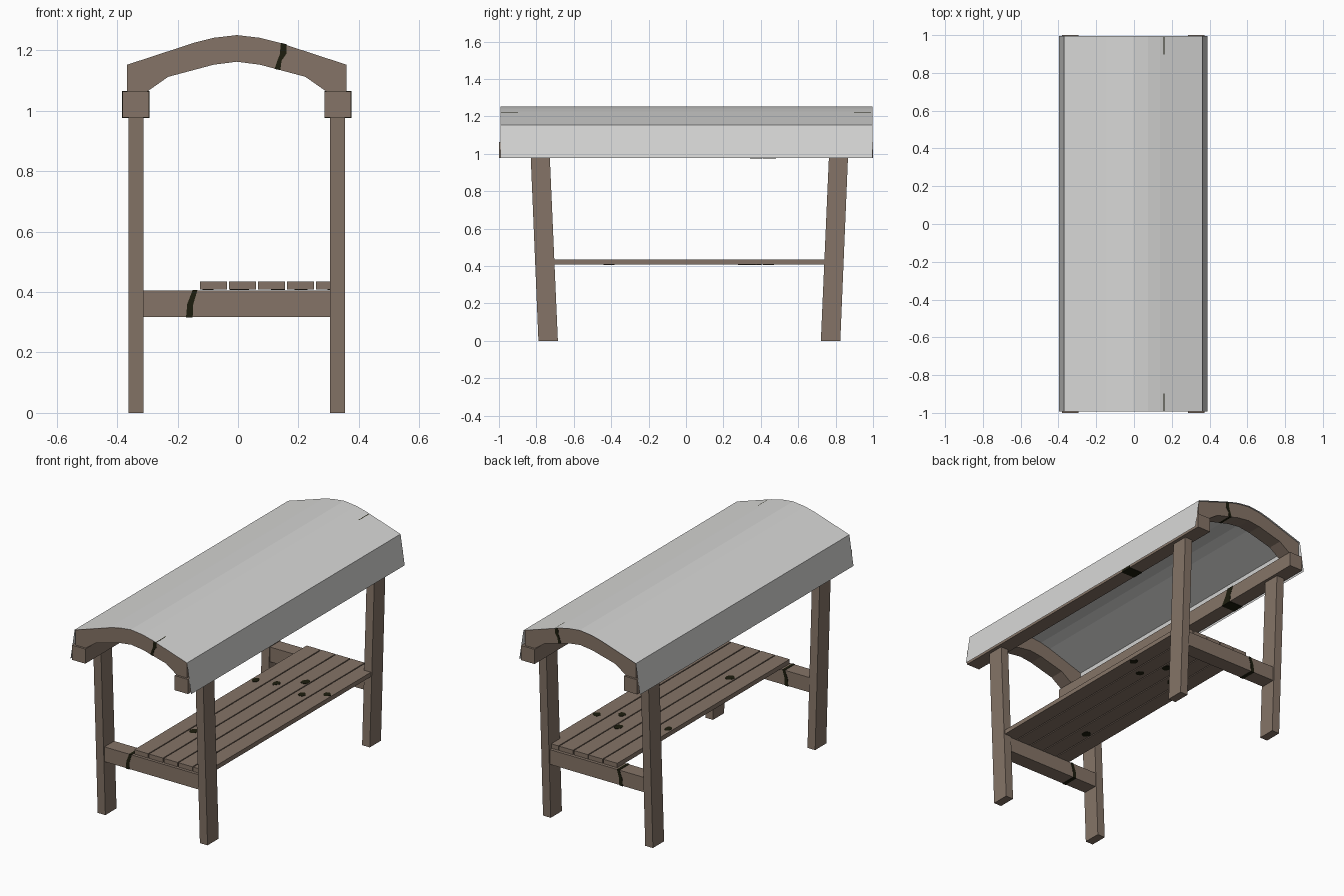
import bpy, bmesh, math, random

if "Cube" in bpy.data.objects:
    bpy.data.objects.remove(bpy.data.objects["Cube"])

random.seed(4)
CX = -0.004          # the frame sits slightly left of centre
YC = 0.018           # the legs sit slightly back of centre


def material(name, r, g, b):
    m = bpy.data.materials.new(name)
    m.diffuse_color = (r, g, b, 1)
    m.use_nodes = True
    m.node_tree.nodes["Principled BSDF"].inputs["Base Color"].default_value = m.diffuse_color
    return m


WOOD = material("brown wood", 0.235, 0.175, 0.135)
SHEET = material("pale grey sheet", 0.68, 0.68, 0.67)
STAIN = material("dark moss", 0.012, 0.012, 0.004)


def prism(name, profile, axis, a, b, mat, closed=True):
    """Sweep a 2D profile from a to b along an axis (x: yz, y: xz, z: xy)."""
    def place(p, t):
        return {"x": (t, p[0], p[1]), "y": (p[0], t, p[1]), "z": (p[0], p[1], t)}[axis]
    bm = bmesh.new()
    ends = [[bm.verts.new(place(p, t)) for p in profile] for t in (a, b)]
    n = len(profile)
    for i in range(n if closed else n - 1):
        j = (i + 1) % n
        bm.faces.new((ends[0][i], ends[0][j], ends[1][j], ends[1][i]))
    if closed:
        bm.faces.new(ends[0][::-1])
        bm.faces.new(ends[1])
    bmesh.ops.recalc_face_normals(bm, faces=bm.faces)
    if not closed:
        up = sum(f.normal.z for f in bm.faces)
        if up < 0:
            bmesh.ops.reverse_faces(bm, faces=bm.faces)
    me = bpy.data.meshes.new(name)
    bm.to_mesh(me)
    bm.free()
    me.materials.append(mat)
    ob = bpy.data.objects.new(name, me)
    bpy.context.collection.objects.link(ob)
    return ob


def rect(u0, u1, v0, v1):
    return [(u0, v0), (u1, v0), (u1, v1), (u0, v1)]


def mirrored(half):
    """Complete a left half-profile (ending on the centre line)."""
    return half + [(-x, z) for x, z in half[-2::-1]]


def shift(pts):
    return [(x + CX, z) for x, z in pts]


# Splayed legs
for sy, ends in ((-1, "front"), (1, "back")):
    for sx, side in ((-1, "left"), (1, "right")):
        low, high = YC + sy * 0.755, YC + sy * 0.797
        prof = [(low - 0.052, 0), (low + 0.052, 0), (high + 0.051, 0.98), (high - 0.051, 0.98)]
        x = CX + sx * 0.333
        prism(f"{ends}_{side}_leg", prof, "x", x - 0.025, x + 0.025, WOOD)

# Cross rails between each pair of legs, with a slanted moss band
for sy, ends in ((-1, "front"), (1, "back")):
    y = YC + sy * 0.77
    prism(f"{ends}_rail", rect(-0.313, 0.305, 0.318, 0.405), "y", y - 0.045, y + 0.045, WOOD)
    band = [(-0.172, 0.316), (-0.15, 0.316), (-0.148, 0.36), (-0.134, 0.407),
            (-0.15, 0.407), (-0.168, 0.36)]
    prism(f"{ends}_rail_moss", band, "y", y - 0.047, y + 0.047, STAIN)

# Shelf slats
for i in range(5):
    x = -0.126 + i * 0.096
    prism(f"slat_{i + 1}", rect(x, x + 0.09, 0.408, 0.434), "y", -0.785, 0.82, WOOD)

# Moss spots showing through the slats
for k, (x, y) in enumerate([(-0.1, 0.31), (0.205, 0.30), (0.13, 0.44), (0.318, 0.375),
                            (-0.0, -0.41), (0.015, 0.336)]):
    pts = []
    for i in range(8):
        a = i * math.tau / 8
        r = random.uniform(0.017, 0.027)
        pts.append((x + r * math.cos(a), y + 1.2 * r * math.sin(a)))
    prism(f"slat_moss_{k + 1}", pts, "z", 0.4065, 0.4355, STAIN)

# Long roof beams with moss bands
for sx, side, y in ((-1, "left", 0.45), (1, "right", 0.38)):
    x = CX + sx * 0.3345
    prism(f"{side}_beam", rect(x - 0.0435, x + 0.0435, 0.977, 1.063), "y", -1, 1, WOOD)
    band = [(y - 0.04, 0.975), (y + 0.03, 0.975), (y + 0.035, 1.02), (y + 0.055, 1.065),
            (y + 0.01, 1.065), (y - 0.01, 1.02)]
    prism(f"{side}_beam_moss", band, "x", x - 0.045, x + 0.045, STAIN)

# Arched end frames
OUTER = [(-0.363, 1.152), (-0.14, 1.225), (-0.077, 1.241), (0, 1.25)]
INNER = [(-0.297, 1.063), (-0.227, 1.112), (-0.077, 1.152), (0, 1.162)]
arch = [(-0.363, 1.063)] + mirrored(OUTER) + [(0.363, 1.063)] + mirrored(INNER)[::-1]
for sy, ends in ((-1, "front"), (1, "back")):
    y0, y1 = sorted((sy * 0.988, sy * 0.9))
    prism(f"{ends}_arch", shift(arch), "y", y0, y1, WOOD)
    band = [(0.121, 1.138), (0.14, 1.134), (0.144, 1.165), (0.161, 1.19), (0.161, 1.2195),
            (0.142, 1.2245), (0.138, 1.185), (0.13, 1.165)]
    prism(f"{ends}_arch_moss", band, "y", y0 - 0.002, y1 + 0.002, STAIN)

# Thin curved roof sheet with flared sides
roof = [(-0.393, 0.977)] + [(x * 1.008, z + 0.002) for x, z in OUTER]
prism("roof_sheet", shift(mirrored(roof)), "y", -0.992, 0.996, SHEET, closed=False)
